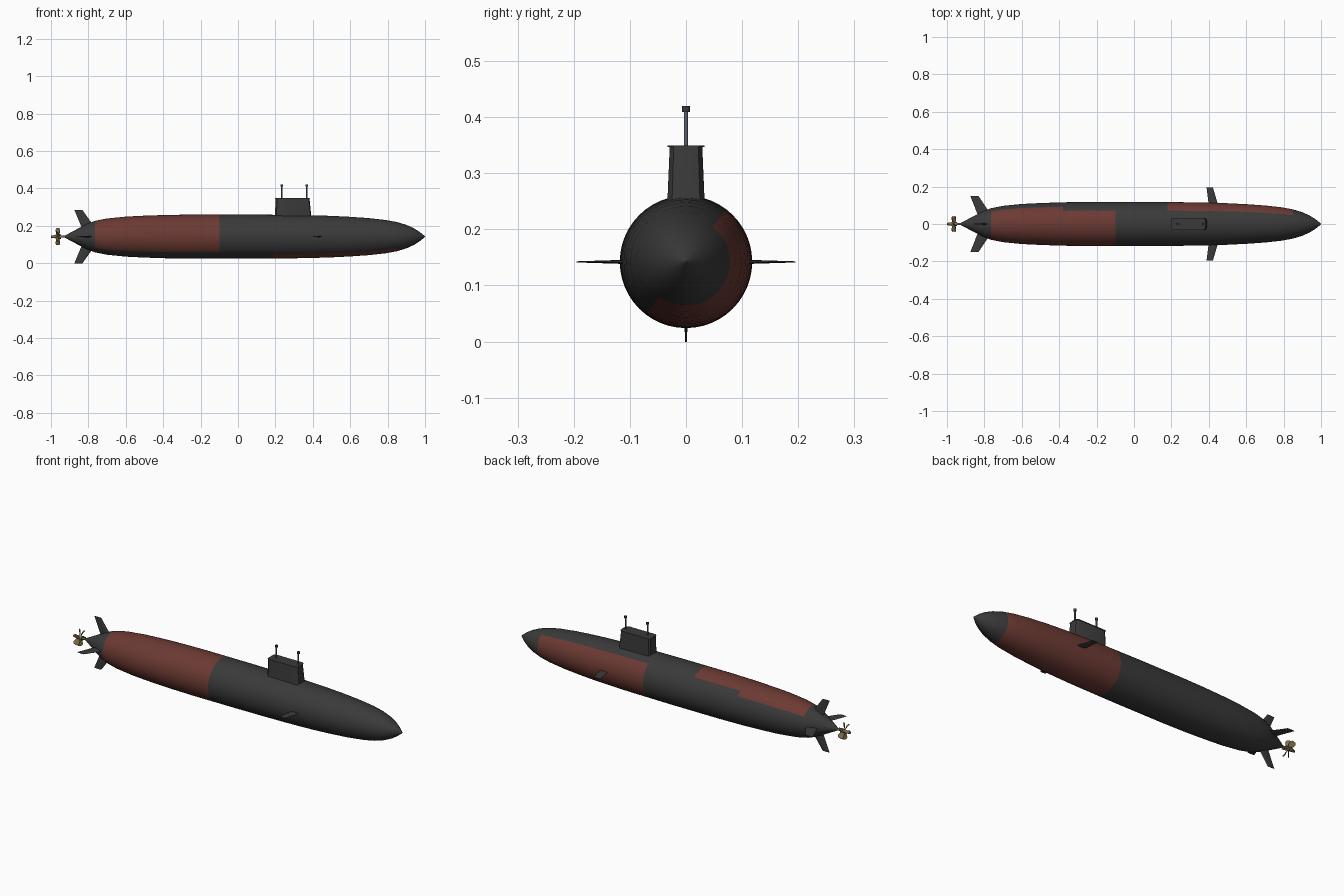
import bpy, bmesh, math
from mathutils import Matrix, Vector

if "Cube" in bpy.data.objects:
    bpy.data.objects.remove(bpy.data.objects["Cube"])

Z0 = 0.142  # height of the hull axis


def material(name, rgb):
    m = bpy.data.materials.new(name)
    m.diffuse_color = (*rgb, 1)
    m.use_nodes = True
    m.node_tree.nodes["Principled BSDF"].inputs["Base Color"].default_value = m.diffuse_color
    return m


grey = material("dark_grey", (0.042, 0.042, 0.042))
red = material("rust_red", (0.15, 0.042, 0.033))
bronze = material("bronze", (0.22, 0.155, 0.07))
steel = material("steel", (0.11, 0.12, 0.14))


def finish(bm, name, mats, smooth=True):
    bmesh.ops.recalc_face_normals(bm, faces=bm.faces)
    me = bpy.data.meshes.new(name)
    bm.to_mesh(me)
    bm.free()
    for m in mats:
        me.materials.append(m)
    ob = bpy.data.objects.new(name, me)
    bpy.context.collection.objects.link(ob)
    if smooth:
        bpy.ops.object.select_all(action='DESELECT')
        bpy.context.view_layer.objects.active = ob
        ob.select_set(True)
        bpy.ops.object.shade_smooth_by_angle(angle=math.radians(35))
    return ob


def loft(bm, loops):
    """Skin a list of equal closed point loops and cap both ends."""
    rings = [[bm.verts.new(p) for p in loop] for loop in loops]
    n = len(rings[0])
    for a, b in zip(rings, rings[1:]):
        for i in range(n):
            bm.faces.new((a[i], a[(i + 1) % n], b[(i + 1) % n], b[i]))
    bm.faces.new(rings[0])
    bm.faces.new(rings[-1])


def circle(x, r, n):
    return [(x, r * math.cos(2 * math.pi * i / n), Z0 + r * math.sin(2 * math.pi * i / n)) for i in range(n)]


# Hull: revolved profile (x, radius), painted by angle and station
profile = [(-0.925, 0.006), (-0.85, 0.046), (-0.80, 0.071), (-0.765, 0.084), (-0.70, 0.097),
           (-0.60, 0.107), (-0.50, 0.112), (-0.38, 0.116), (-0.24, 0.118), (-0.10, 0.118),
           (0.04, 0.118), (0.18, 0.117), (0.30, 0.116), (0.40, 0.114), (0.50, 0.111),
           (0.60, 0.106), (0.70, 0.099), (0.79, 0.089), (0.85, 0.078), (0.90, 0.063),
           (0.94, 0.045), (0.97, 0.026), (1.0, 0.002)]
bm = bmesh.new()
loft(bm, [circle(x, r, 48) for x, r in profile])
for f in bm.faces:
    c = f.calc_center_median()
    a = math.degrees(math.atan2(c.z - Z0, c.y)) % 360
    aft = -0.765 < c.x < -0.10 and (37.5 if c.x < -0.38 else 52.5) < a < 228
    fore = 0.18 < c.x < 0.85 and (a < 55 or a > 232)
    f.material_index = 1 if aft or fore else 0
finish(bm, "hull", [grey, red])


# Fins: thin tapered foils going outwards along a direction
def fin(name, angle, root, tip):
    bm = bmesh.new()
    d = Vector((0, math.cos(angle), math.sin(angle)))
    t = Vector((0, -math.sin(angle), math.cos(angle)))
    loops = []
    for r, x0, x1, th in (root, tip):
        base = d * r + Vector((0, 0, Z0))
        loops.append([base + Vector((x0 + (x1 - x0) * u, 0, 0)) + t * th * v
                      for u, v in ((0, 0), (0.4, 0.8), (0.7, 1), (0.93, 0.7), (1, 0),
                                   (0.93, -0.7), (0.7, -1), (0.4, -0.8))])
    loft(bm, loops)
    finish(bm, name, [grey])


for i, n in enumerate(("left", "top", "right", "bottom")):
    fin("tail_fin_" + n, i * math.pi / 2, (0.035, -0.83, -0.755, 0.006),
        (0.1425 if i % 2 else 0.15, -0.875, -0.832, 0.0015))
for i, n in enumerate(("left", "right")):
    fin("dive_plane_" + n, i * math.pi, (0.10, 0.40, 0.45, 0.004), (0.195, 0.388, 0.422, 0.001))


# Sail: rounded box tapering upwards, with a thin deck plate
def outline(z, x0, x1, w):
    return [(x, y, z) for x, y in (
        (x0, -w * 0.8), (x0 + 0.008, -w), (x1 - 0.015, -w), (x1 - 0.003, -w * 0.75), (x1, 0),
        (x1 - 0.003, w * 0.75), (x1 - 0.015, w), (x0 + 0.008, w), (x0, w * 0.8))]


bm = bmesh.new()
loft(bm, [outline(0.23, 0.198, 0.394, 0.034), outline(0.348, 0.2, 0.382, 0.029)])
finish(bm, "sail", [grey])
bm = bmesh.new()
loft(bm, [outline(0.347, 0.199, 0.384, 0.033), outline(0.349, 0.199, 0.384, 0.033)])
finish(bm, "sail_deck_plate", [grey])


# Masts, shaft and hub: cylinders
def cylinder(name, centre, r, length, mat, axis='Z', n=12, r2=None):
    bm = bmesh.new()
    rot = Matrix.Rotation(math.pi / 2, 4, 'Y') if axis == 'X' else Matrix()
    bmesh.ops.create_cone(bm, cap_ends=True, segments=n, radius1=r, radius2=r2 or r, depth=length,
                          matrix=Matrix.Translation(centre) @ rot)
    finish(bm, name, [mat])


for i, x in enumerate((0.234, 0.368)):
    cylinder(f"mast_{i}", (x, 0, 0.378), 0.0038, 0.064, steel)
    cylinder(f"mast_head_{i}", (x, 0, 0.4145), 0.007, 0.011, grey)
cylinder("propeller_shaft", (-0.935, 0, Z0), 0.006, 0.05, steel, 'X')
cylinder("propeller_hub", (-0.9725, 0, Z0), 0.006, 0.055, bronze, 'X', 16, 0.012)

# Propeller: six pitched blades
bm = bmesh.new()
for k in range(6):
    a = k * math.pi / 3 + math.pi / 2
    d = Vector((0, math.cos(a), math.sin(a)))
    t = Vector((0, -math.sin(a), math.cos(a)))
    loops = []
    for r, w, pitch in ((0.006, 0.007, 50), (0.022, 0.014, 45), (0.036, 0.016, 38), (0.046, 0.009, 32)):
        p = math.radians(pitch)
        chord = Vector((math.cos(p), 0, 0)) + t * math.sin(p)
        thick = Vector((-math.sin(p), 0, 0)) + t * math.cos(p)
        mid = Vector((-0.963, 0, Z0)) + d * r
        loops.append([mid + chord * w * u + thick * 0.0015 * v for u, v in ((-1, 0), (0, 1), (1, 0), (0, -1))])
    loft(bm, loops)
finish(bm, "propeller_blades", [bronze])
